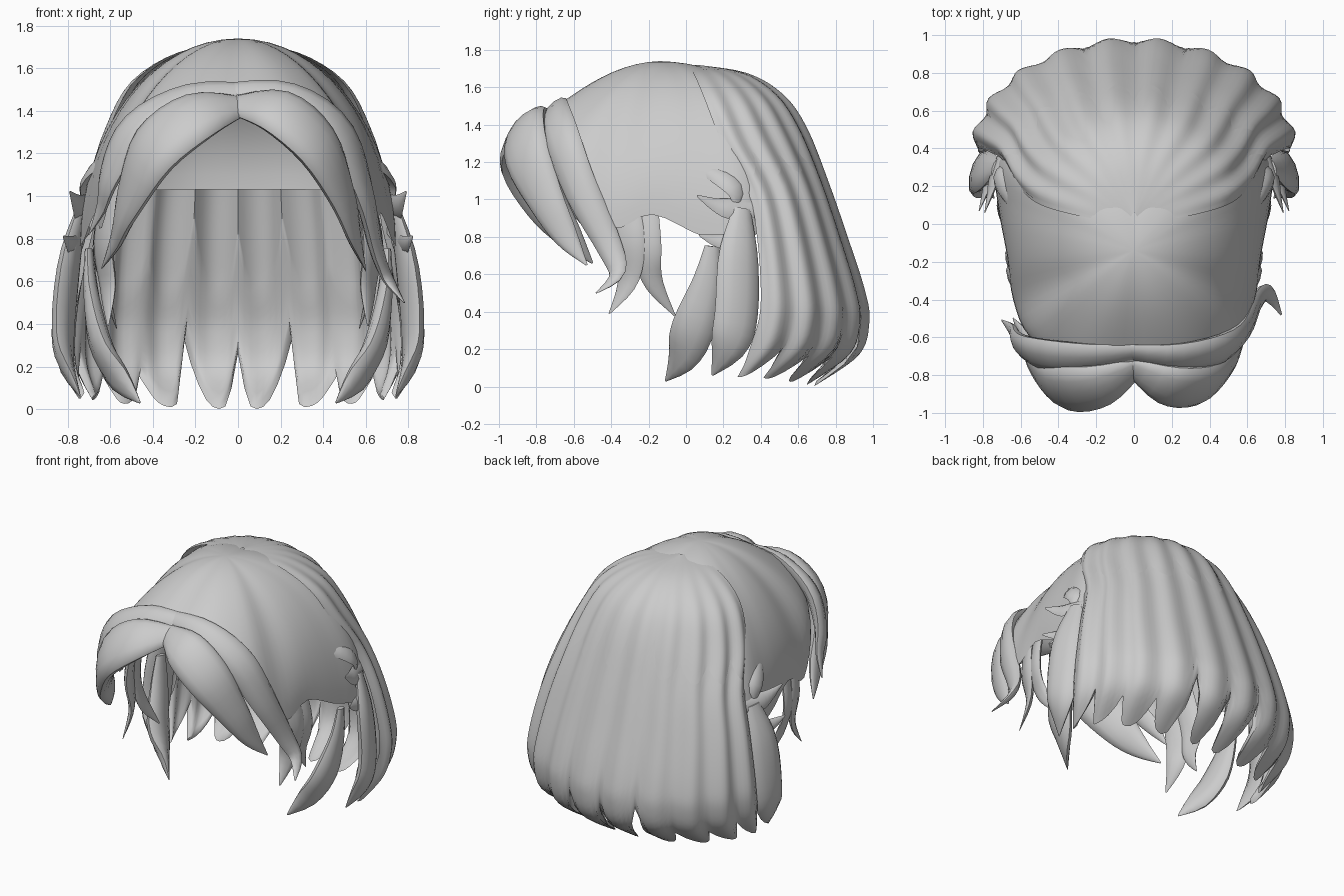
import bpy, bmesh, math
from mathutils import Vector

if "Cube" in bpy.data.objects:
    bpy.data.objects.remove(bpy.data.objects["Cube"])

grey = bpy.data.materials.new("hair_grey")
grey.diffuse_color = (0.6, 0.6, 0.6, 1)
grey.use_nodes = True
grey.node_tree.nodes["Principled BSDF"].inputs["Base Color"].default_value = grey.diffuse_color


def spline(pts, s):
    """Catmull-Rom sample of a tuple list, s in 0..len-1"""
    n = len(pts) - 1
    i = max(0, min(int(s), n - 1))
    f = s - i
    p1, p2 = pts[i], pts[i + 1]
    p0, p3 = pts[max(i - 1, 0)], pts[min(i + 2, n)]
    return [0.5 * (2 * b + (c - a) * f + (2 * a - 5 * b + 4 * c - d) * f * f
                   + (3 * b - a - 3 * c + d) * f ** 3) for a, b, c, d in zip(p0, p1, p2, p3)]


def grid_object(name, rows, closed=False, caps=False, angle=50):
    """Skin a list of equally long point rows"""
    bm = bmesh.new()
    vs = [[bm.verts.new(p) for p in r] for r in rows]
    n = len(rows[0])
    for r, q in zip(vs, vs[1:]):
        for j in range(n if closed else n - 1):
            k = (j + 1) % n
            bm.faces.new((r[j], r[k], q[k], q[j]))
    if caps:
        bm.faces.new(vs[0])
        bm.faces.new(vs[-1])
    bmesh.ops.remove_doubles(bm, verts=bm.verts, dist=0.0005)
    bmesh.ops.recalc_face_normals(bm, faces=bm.faces)
    me = bpy.data.meshes.new(name)
    bm.to_mesh(me)
    bm.free()
    me.materials.append(grey)
    ob = bpy.data.objects.new(name, me)
    bpy.context.collection.objects.link(ob)
    bpy.ops.object.select_all(action='DESELECT')
    ob.select_set(True)
    bpy.context.view_layer.objects.active = ob
    bpy.ops.object.shade_smooth_by_angle(angle=math.radians(angle))
    return ob


def lock(name, path, widths, thick=0.35, steps=14, sides=10, up=0.35):
    """Tapered flattened strand following a path, facing away from the head"""
    rows, n = [], len(path) - 1
    for i in range(steps + 1):
        s = n * i / steps
        p = Vector(spline(path, s))
        tan = (Vector(spline(path, min(s + .05, n))) - Vector(spline(path, max(s - .05, 0)))).normalized()
        out = Vector((p.x, p.y, 0)).normalized() + Vector((0, 0, up))
        out = (out - tan * out.dot(tan)).normalized()
        side = tan.cross(out)
        w = max(spline([(v,) for v in widths], s)[0], 0.008) / 2
        rows.append([p + side * w * math.cos(a) + out * w * thick * math.sin(a)
                     for a in (math.tau * j / sides for j in range(sides))])
    return grid_object(name, rows, closed=True, caps=True)


def lock_pair(name, path, widths, **kw):
    for label, m in (("right", 1), ("left", -1)):
        lock(f"{name}_{label}", [(m * x, y, z) for x, y, z in path], widths, **kw)


# Scalp cap: domed sheet from the crown to an uneven rim
rim = [(0, -.8, 1.42), (.3, -.78, 1.36), (.55, -.6, 1.12), (.64, -.4, .85), (.67, -.18, .92),
       (.72, .1, .8), (.73, .34, .78), (.55, .49, 1.0), (.3, .62, 1.03), (0, .65, 1.03)]
loop = rim + [(-x, y, z) for x, y, z in rim[-2:0:-1]]
loop = loop[-1:] + loop + loop[:2]
cols = 72
crown = Vector((0, -.14, 1.74))
rows = []
for i in range(17):
    t = i / 16 * math.pi / 2
    row = []
    for j in range(cols):
        e = spline(loop, 1 + (len(loop) - 3) * j / cols)
        s, c = math.sin(t), math.cos(t)
        part = 0.018 * math.exp(-(e[0] * s / 0.05) ** 2) * s * c   # centre parting
        front = max(0, -e[1]) * 0.3 * s * s * c                    # flatter forehead slope
        row.append((e[0] * s, crown.y + (e[1] - crown.y) * s,
                    e[2] + (crown.z - e[2]) * c - part - front))
    rows.append(row)
grid_object("scalp_cap", rows, closed=True)

# Back curtain rings: half width, front edge y, back y, back z, side z
rings = [(.02, .0, .06, 1.72, 1.715), (.28, .04, .33, 1.675, 1.675), (.5, .1, .52, 1.56, 1.535),
         (.62, .19, .645, 1.38, 1.31), (.7, .33, .76, 1.09, 1.06), (.78, .38, .86, .8, .8),
         (.835, .4, .95, .52, .52), (.845, .39, .975, .35, .35), (.82, .34, .92, .17, .19),
         (.74, .24, .68, .0, .05)]
notch = [7.5, 7.1, 8.1, 8.1, 7.8, 7.2]   # how far each gap between locks climbs
lean = [-.3, -.3, .0, .35, .45]          # where each lock's tip sits across its width
per, half, steps = 8, 5, 36


def curtain_row(i, inner):
    row = []
    for j in range(-per * half, per * half + 1):
        q = abs(j) / per
        k = min(int(q), half - 1)
        v = 2 * (q - k) - 1
        u = v - lean[k]
        u = u / (1 - lean[k]) if u > 0 else u / (1 + lean[k])
        n = notch[k] if u < 0 else notch[k + 1]
        s = (9 - (9 - n) * abs(u) ** 2) * i / steps
        w, yf, yb, zb, zs = spline(rings, s)
        a = math.pi / 2 * j / (per * half)
        bulge = 1 + 0.045 * min(1, w / .6) * (0.5 * math.cos(v * math.pi))
        d = 0
        if inner:
            f = i / steps
            d = 0.075 * min(1, max(0, (f - .42) / .25)) * math.sqrt(max(0, 1 - f ** 8))
        f = math.sin(a) ** 2
        row.append(((w * bulge - d) * math.sin(a), yf + ((yb - yf) * bulge - d) * math.cos(a),
                    zb + (zs - zb) * f))
    return row


# Outer wall down to the scalloped hem, then back up the inner wall
rows = [curtain_row(i, False) for i in range(steps + 1)]
rows += [curtain_row(i, True) for i in range(steps - 1, 14, -1)]
grid_object("back_curtain", rows, angle=60)

# Locks hanging beside the face, in front of the curtain
lock_pair("side_lock_rear", [(.73, .3, .95), (.79, .28, .7), (.82, .27, .4), (.81, .23, .22), (.74, .14, .06)],
          (.1, .22, .24, .2, .01), thick=.4)
lock_pair("side_lock_front", [(.7, .14, .75), (.69, .11, .55), (.65, .04, .32), (.57, -.02, .16), (.46, -.11, .03)],
          (.08, .16, .23, .18, .01), thick=.45)

# Temple wisps
lock_pair("temple_wisp_front", [(.57, -.34, 1.1), (.63, -.31, .8), (.61, -.31, .57), (.61, -.41, .39)],
          (.14, .19, .13, .01), thick=.3)
lock_pair("temple_wisp_rear", [(.58, -.23, 1.1), (.65, -.21, .78), (.62, -.18, .57), (.57, -.06, .38)],
          (.14, .16, .11, .01), thick=.3)

# Tufts tucked around the ear
lock_pair("ear_tuft_upper", [(.64, .08, 1.16), (.69, .18, 1.12), (.72, .26, 1.05), (.73, .27, .95)],
          (.05, .1, .1, .01), steps=8, sides=6)
lock_pair("ear_tuft_middle", [(.7, .36, .95), (.74, .24, .95), (.76, .16, .97), (.79, .06, 1.02)],
          (.1, .12, .08, .01), steps=8, sides=6)
lock_pair("ear_tuft_lower", [(.74, .36, .77), (.77, .25, .77), (.79, .16, .78), (.82, .07, .81)],
          (.1, .1, .07, .01), steps=8, sides=6)

# Fringe: broad front sweeps and longer outer sweeps, parted at the centre
lock("front_fringe_left", [(.04, -.74, 1.43), (-.18, -.85, 1.38), (-.39, -.86, 1.22), (-.51, -.75, .98),
                           (-.57, -.62, .8), (-.64, -.5, .66)], (.1, .29, .33, .24, .14, .01),
     thick=.42, steps=20, sides=14, up=.9)
lock("front_fringe_right", [(-.04, -.74, 1.43), (.18, -.85, 1.4), (.37, -.85, 1.24), (.49, -.75, 1.0),
                            (.55, -.64, .8), (.6, -.53, .65)], (.1, .27, .29, .21, .13, .01),
     thick=.42, steps=20, sides=14, up=.9)
lock("outer_fringe_left", [(.08, -.67, 1.49), (-.22, -.7, 1.46), (-.48, -.69, 1.32), (-.6, -.64, 1.1),
                           (-.64, -.57, .95), (-.7, -.51, .82)], (.1, .18, .21, .17, .1, .01),
     thick=.45, steps=20, up=.9)
lock("outer_fringe_right", [(-.08, -.67, 1.49), (.22, -.7, 1.47), (.46, -.66, 1.32), (.58, -.56, 1.05),
                            (.65, -.41, .75), (.71, -.37, .6), (.78, -.48, .5)],
     (.1, .18, .21, .19, .14, .09, .01), thick=.45, steps=22, up=.9)
